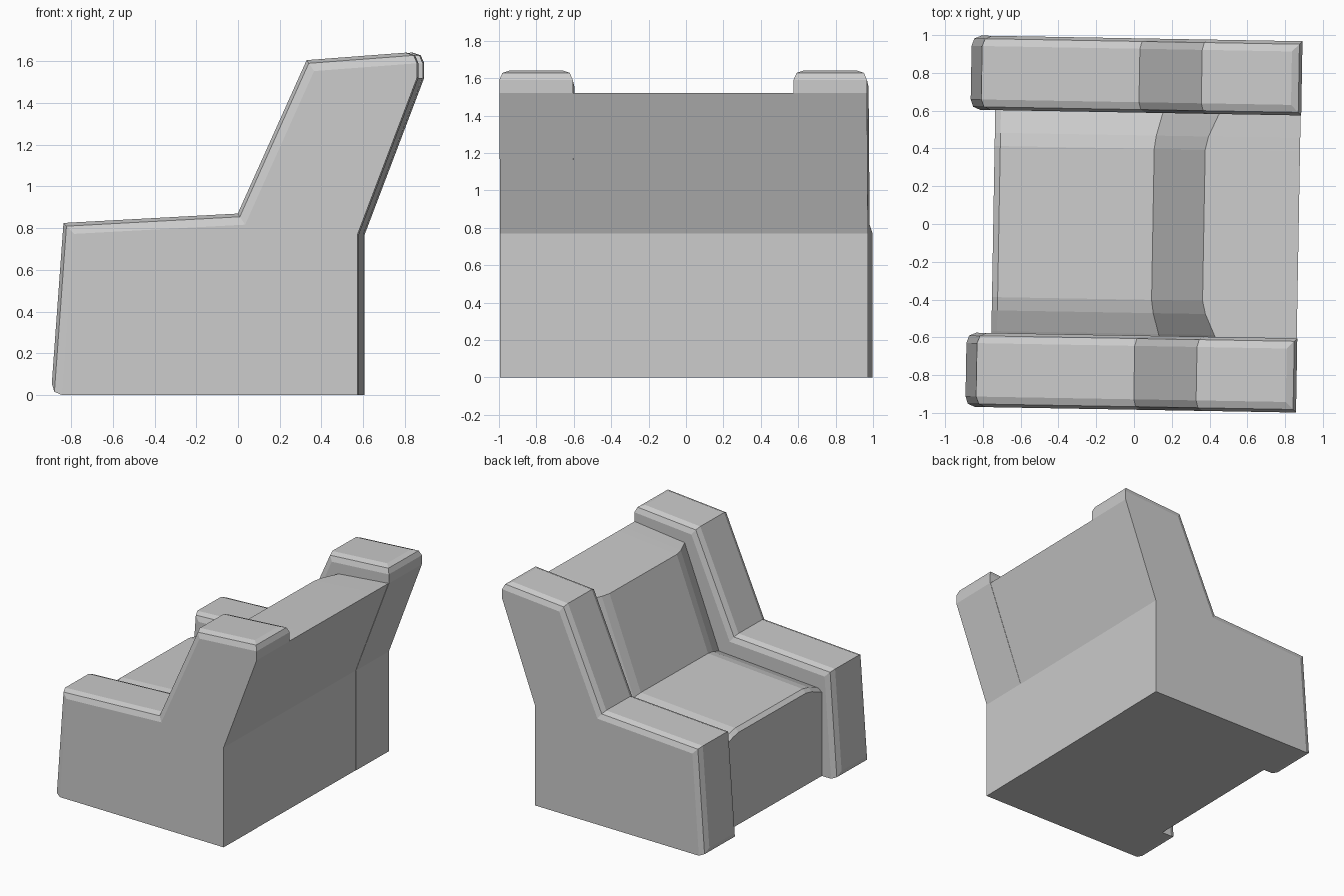
import bpy, bmesh, math

cube = bpy.data.objects.get("Cube")
if cube:
    bpy.data.objects.remove(cube, do_unlink=True)

grey = bpy.data.materials.new("plain_grey")
grey.use_nodes = True
COLOUR = (0.6, 0.6, 0.6, 1)
grey.diffuse_color = COLOUR
grey.node_tree.nodes["Principled BSDF"].inputs["Base Color"].default_value = COLOUR
TURN = math.radians(-1)  # the whole chair sits slightly turned


def loft(sections):
    """Join side profiles [(y, [(x, z), ...]), ...] into a closed solid."""
    bm = bmesh.new()
    rings = [[bm.verts.new((x, y, z)) for x, z in prof] for y, prof in sections]
    n = len(rings[0])
    for a, b in zip(rings, rings[1:]):
        for i in range(n):
            j = (i + 1) % n
            bm.faces.new((a[i], a[j], b[j], b[i]))
    bm.faces.new(rings[0])
    bm.faces.new(rings[-1])
    bmesh.ops.recalc_face_normals(bm, faces=bm.faces)
    return bm, rings


def finish(bm, name):
    mesh = bpy.data.meshes.new(name)
    bm.to_mesh(mesh)
    bm.free()
    mesh.materials.append(grey)
    obj = bpy.data.objects.new(name, mesh)
    obj.rotation_euler.z = TURN
    bpy.context.collection.objects.link(obj)


# Side arms: outline runs from front foot, over the arm and wing, down the back
ARM = [(-0.88, 0), (-0.82, 0.825), (0.015, 0.87), (0.345, 1.605),
       (0.875, 1.645), (0.875, 1.52), (0.59, 0.77), (0.59, 0)]
for name, y0, y1 in (("right_arm", -0.983, -0.59), ("left_arm", 0.59, 0.983)):
    bm, rings = loft([(y0, ARM), (y1, ARM)])
    # round the rims of the front and top faces, the foot and the top back edge
    edges = [bm.edges.get((r[i], r[i + 1])) for r in rings for i in range(4)]
    edges += [bm.edges.get((rings[0][i], rings[1][i])) for i in (0, 4)]
    bmesh.ops.bevel(bm, geom=edges, offset=0.055, segments=2, profile=0.5,
                    affect='EDGES', clamp_overlap=True)
    finish(bm, name)


# Middle: seat and backrest in one body, padding falls away toward the arms
def padded(d):
    return [(-0.745, 0), (-0.745, 0.71 - d), (-0.715, 0.735 - d),
            (0.10 + 0.66 * d, 0.785 - d), (0.37 + 1.09 * d, 1.475),
            (0.872, 1.52), (0.588, 0.77), (0.588, 0)]


half = [(0.40, 0), (0.47, 0.015), (0.58, 0.06), (0.64, 0.09)]
sections = [(-y, padded(d)) for y, d in reversed(half)]
sections += [(y, padded(d)) for y, d in half]
finish(loft(sections)[0], "seat_and_backrest")
